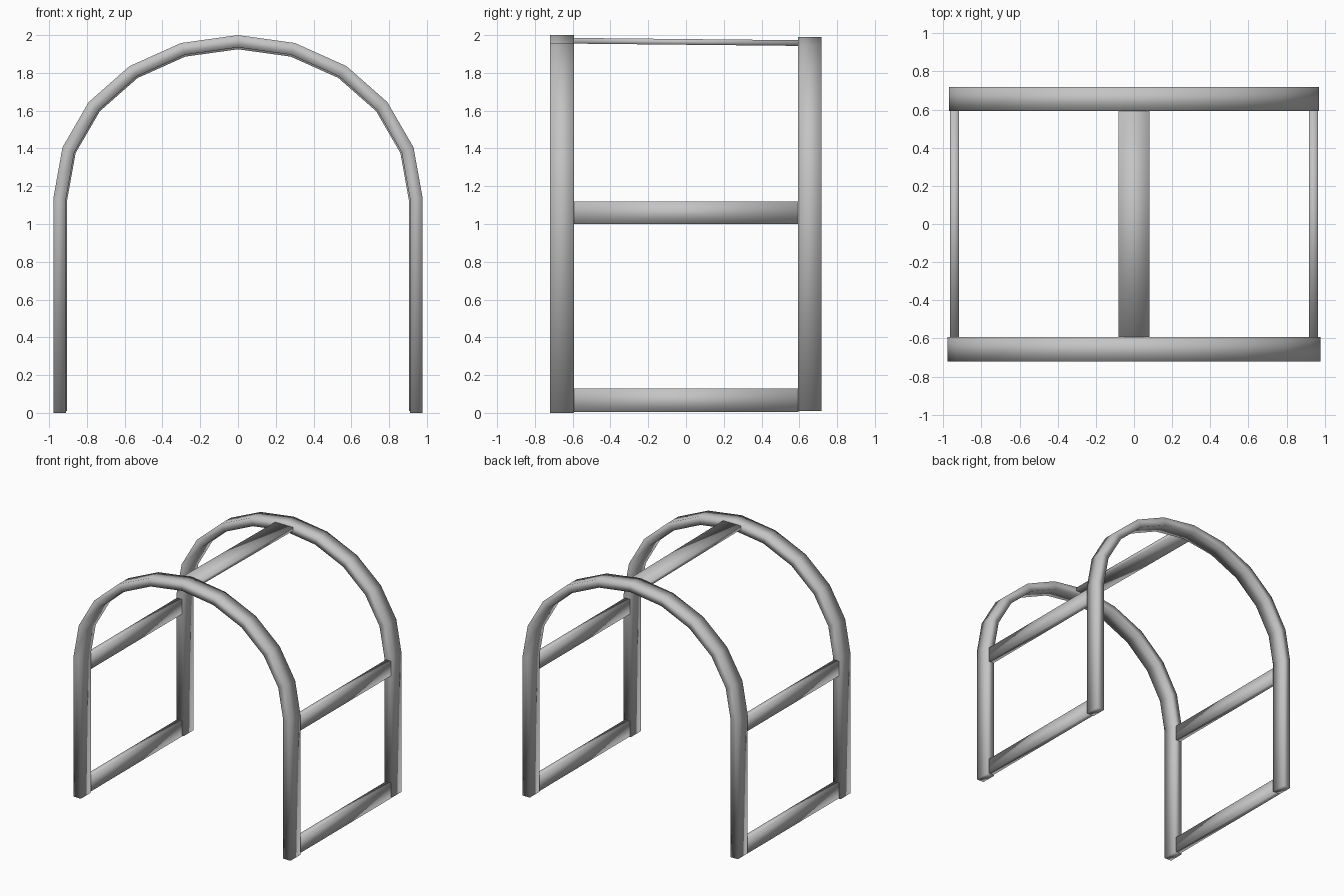
import bpy, bmesh, math

cube = bpy.data.objects.get("Cube")
if cube:
    bpy.data.objects.remove(cube, do_unlink=True)

grey = bpy.data.materials.new("light_grey")
grey.use_nodes = True
grey.diffuse_color = (0.55, 0.55, 0.55, 1)
grey.node_tree.nodes["Principled BSDF"].inputs["Base Color"].default_value = grey.diffuse_color


def finish(name, bm):
    bmesh.ops.recalc_face_normals(bm, faces=bm.faces)
    for f in bm.faces:
        f.smooth = True
    mesh = bpy.data.meshes.new(name)
    bm.to_mesh(mesh)
    bm.free()
    mesh.materials.append(grey)
    bpy.context.collection.objects.link(bpy.data.objects.new(name, mesh))


def arch(half_width, spring, rise, base):
    """Outline of one side of a hoop: two legs joined by a half ellipse."""
    pts = [(half_width, base)]
    for i in range(11):
        a = math.pi * i / 10
        pts.append((half_width * math.cos(a), spring + rise * math.sin(a)))
    return pts + [(-half_width, base)]


def hoop(name, y0, y1, half_width, top, base):
    bm = bmesh.new()
    outer = arch(half_width, 1.14, top - 1.14, base)
    inner = arch(half_width - 0.066, 1.13, top - 0.065 - 1.13, base)
    rings = []
    for (ox, oz), (ix, iz) in zip(outer, inner):
        corners = ((ox, y0, oz), (ox, y1, oz), (ix, y1, iz), (ix, y0, iz))
        rings.append([bm.verts.new(c) for c in corners])
    for a, b in zip(rings, rings[1:]):
        for k in range(4):
            n = (k + 1) % 4
            bm.faces.new((a[k], a[n], b[n], b[k]))
    bm.faces.new(rings[0])
    bm.faces.new(rings[-1])
    finish(name, bm)


def bar(name, x, z, width, height, drop=0.0):
    """Crossbar between the hoops, its back end lowered by drop."""
    bm = bmesh.new()
    bmesh.ops.create_cube(bm, size=1)
    for v in bm.verts:
        v.co = (x + v.co.x * width, v.co.y * 1.19,
                z + v.co.z * height - (drop if v.co.y > 0 else 0))
    finish(name, bm)


# Two arched hoops, the back one slightly smaller
hoop("front_hoop", -0.72, -0.592, 0.977, 2.0, 0.0)
hoop("back_hoop", 0.592, 0.718, 0.97, 1.99, 0.01)

# Crossbars: one along the top, two on each side
bar("top_bar", 0, 1.97, 0.16, 0.03, 0.012)
for side, s in (("left", 1), ("right", -1)):
    bar(side + "_middle_bar", s * 0.941, 1.06, 0.046, 0.12)
    bar(side + "_bottom_bar", s * 0.941, 0.067, 0.046, 0.125)
